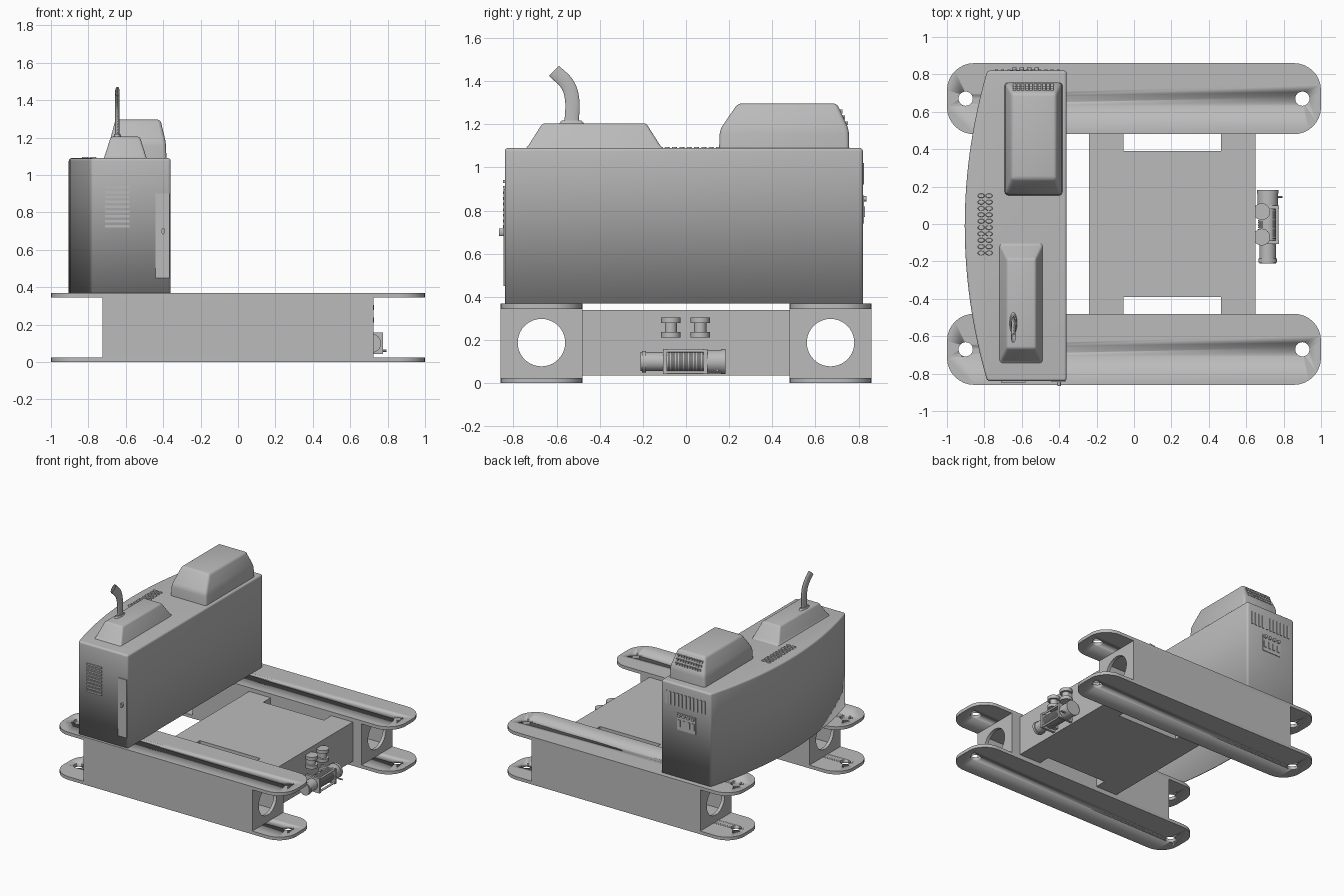
import bpy, bmesh, math
from mathutils import Matrix, Vector

cube = bpy.data.objects.get("Cube")
if cube:
    bpy.data.objects.remove(cube, do_unlink=True)

GREY = (0.5, 0.5, 0.5, 1)
paint = bpy.data.materials.new("grey_paint")
paint.use_nodes = True
paint.diffuse_color = GREY
paint.node_tree.nodes["Principled BSDF"].inputs["Base Color"].default_value = GREY


def finish(name, bm, smooth=True):
    bmesh.ops.recalc_face_normals(bm, faces=bm.faces[:])
    mesh = bpy.data.meshes.new(name)
    bm.to_mesh(mesh)
    bm.free()
    obj = bpy.data.objects.new(name, mesh)
    bpy.context.collection.objects.link(obj)
    mesh.materials.append(paint)
    if smooth:
        bpy.context.view_layer.objects.active = obj
        for o in bpy.context.selected_objects:
            o.select_set(False)
        obj.select_set(True)
        bpy.ops.object.shade_smooth_by_angle(angle=math.radians(35))
    return obj


def bevel(bm, edges, width, segments=4):
    bmesh.ops.bevel(bm, geom=edges, offset=width, segments=segments,
                    profile=0.5, affect='EDGES', clamp_overlap=True)


def upright(e):
    a, b = e.verts
    return abs(a.co.z - b.co.z) > 0.9 * e.calc_length()


def prism(points, z0, z1):
    """Closed vertical prism from an outline."""
    bm = bmesh.new()
    face = bm.faces.new([bm.verts.new((x, y, z0)) for x, y in points])
    top = bmesh.ops.extrude_face_region(bm, geom=[face])["geom"]
    for v in top:
        if isinstance(v, bmesh.types.BMVert):
            v.co.z = z1
    return bm


def box(name, x, y, z, round_corners=0):
    bm = prism([(x[0], y[0]), (x[1], y[0]), (x[1], y[1]), (x[0], y[1])], z[0], z[1])
    if round_corners:
        bevel(bm, [e for e in bm.edges if upright(e)], round_corners, 8)
    return finish(name, bm, round_corners > 0)


def cylinder(name, centre, radius, depth, axis, sides=32, radius2=None):
    bm = bmesh.new()
    turn = Vector((0, 0, 1)).rotation_difference(Vector(axis)).to_matrix().to_4x4()
    bmesh.ops.create_cone(bm, cap_ends=True, segments=sides, radius1=radius,
                          radius2=radius if radius2 is None else radius2, depth=depth,
                          matrix=Matrix.Translation(centre) @ turn)
    return finish(name, bm)


def loft(name, rings, round_width):
    """Stack of rectangles (x0, x1, y0, y1, z), with rounded edges."""
    bm = bmesh.new()
    loops = [[bm.verts.new(p) for p in ((a, c, z), (b, c, z), (b, d, z), (a, d, z))]
             for a, b, c, d, z in rings]
    bm.faces.new(loops[0])
    bm.faces.new(loops[-1])
    for lo, hi in zip(loops, loops[1:]):
        for i in range(4):
            j = (i + 1) % 4
            bm.faces.new((lo[i], lo[j], hi[j], hi[i]))
    base = rings[0][4]
    bevel(bm, [e for e in bm.edges if max(v.co.z for v in e.verts) > base + 0.001],
          round_width, 3)
    return finish(name, bm)


def cut(obj, cutters):
    """Subtract the cutters, bake the result and remove them."""
    for c in cutters:
        mod = obj.modifiers.new("cut", 'BOOLEAN')
        mod.operation = 'DIFFERENCE'
        mod.solver = 'EXACT'
        mod.object = c
    graph = bpy.context.evaluated_depsgraph_get()
    obj.data = bpy.data.meshes.new_from_object(obj.evaluated_get(graph))
    obj.modifiers.clear()
    for c in cutters:
        bpy.data.objects.remove(c, do_unlink=True)


X, Y, Z = (1, 0, 0), (0, 1, 0), (0, 0, 1)

# Side rails: hollow beams between rounded plates with pin holes
for side, s in (("front", -1), ("rear", 1)):
    mid = 0.67 * s
    beam = box(side + "_rail_beam", (-0.725, 0.725), (mid - 0.19, mid + 0.19), (0.025, 0.345))
    cut(beam, [box("hollow_cutter", (-0.7, 0.7), (mid - 0.17, mid + 0.17), (0.04, 0.33)),
               cylinder("hole_cutter", (0, mid, 0.188), 0.11, 2, X, 40)])
    for level, z in (("lower", 0), ("upper", 0.345)):
        plate = box(f"{side}_{level}_plate", (-1, 1), (mid - 0.19, mid + 0.19),
                    (z, z + 0.025), 0.145)
        cut(plate, [cylinder("pin_cutter", (0.9 * e, mid, z), 0.038, 0.2, Z)
                    for e in (-1, 1)])

# Centre frame joining the rails, notched on both sides
outline = [(-0.24, -0.48), (-0.055, -0.48), (-0.055, -0.39), (0.465, -0.39),
           (0.465, -0.48), (0.65, -0.48)]
outline += [(x, -y) for x, y in reversed(outline)]
finish("centre_frame", prism(outline, 0.035, 0.34), False)

# Engine housing: bowed outer wall, rounded top, open underneath
bow = []
for i in range(25):
    t = 1 - i / 12
    bow.append((-0.905 + 0.12 * t * t, -0.01 + 0.83 * t))
bm = prism([(-0.36, -0.84), (-0.36, 0.82)] + bow, 0.37, 1.09)
corners = [e for e in bm.edges if upright(e) and abs(e.verts[0].co.y) > 0.8]
bevel(bm, corners, 0.015, 3)
bevel(bm, [e for e in bm.edges if all(v.co.z > 1.08 for v in e.verts)], 0.04, 5)
bmesh.ops.delete(bm, geom=[f for f in bm.faces if all(v.co.z < 0.371 for v in f.verts)],
                 context='FACES_ONLY')
housing = finish("engine_housing", bm)
shell = housing.modifiers.new("wall", 'SOLIDIFY')
shell.thickness = 0.008
shell.offset = -1

# Hood under the exhaust, flared at its foot
loft("exhaust_hood", [(-0.725, -0.485, -0.755, -0.085, 1.08), (-0.715, -0.49, -0.735, -0.115, 1.095),
                      (-0.68, -0.525, -0.665, -0.185, 1.205)], 0.012)

# Flattened exhaust stack
curve = bpy.data.curves.new("exhaust_stack", 'CURVE')
curve.dimensions = '3D'
curve.bevel_depth = 0.034
curve.bevel_resolution = 5
curve.resolution_u = 8
line = curve.splines.new('BEZIER')
path = [(-0.53, 1.2), (-0.53, 1.33), (-0.55, 1.385), (-0.612, 1.448)]
line.bezier_points.add(len(path) - 1)
for p, (y, z) in zip(line.bezier_points, path):
    p.co = (0, y, z)
    p.handle_left_type = p.handle_right_type = 'AUTO'
curve.materials.append(paint)
stack = bpy.data.objects.new("exhaust_stack", curve)
stack.location.x = -0.645
stack.scale.x = 0.35
bpy.context.collection.objects.link(stack)
collar = cylinder("exhaust_collar", (0, 0, 0), 0.06, 0.016, Z, 32, 0.045)
collar.location = (-0.645, -0.53, 1.21)
collar.scale.x = 0.35

# Air box on the rear half of the roof
loft("air_box", [(-0.692, -0.382, 0.153, 0.757, 1.08), (-0.687, -0.386, 0.157, 0.755, 1.175),
                 (-0.655, -0.415, 0.24, 0.7, 1.297)], 0.018)
for row, (y, z) in enumerate(((0.742, 1.205), (0.73, 1.232), (0.718, 1.259))):
    for i in range(10):
        x = -0.64 + i * 0.0225
        slat = box(f"air_box_slat_{row}_{i}", (x - 0.008, x + 0.008), (-0.008, 0.008),
                   (-0.009, 0.009))
        slat.location = (0, y, z)

# Roof vent: rows of small oval rims
for i in range(10):
    for j in range(2):
        vent = cylinder(f"roof_vent_{i}_{j}", (0, 0, 0), 0.02, 0.008, Z, 16, 0.016)
        vent.location = (-0.817 + j * 0.042, -0.155 + i * 0.034, 1.092)
        vent.scale.y = 0.65

# Front louvres, access door and latch
for i in range(9):
    z = 0.72 + i * 0.026
    box(f"front_louvre_{i}", (-0.71, -0.58), (-0.848, -0.838), (z, z + 0.013))
box("front_door", (-0.44, -0.365), (-0.846, -0.838), (0.45, 0.9))
latch = cylinder("door_latch", (0, 0, 0), 0.018, 0.028, Y, 16)
latch.location = (-0.4, -0.852, 0.7)
latch.scale.x = 0.5

# Rear slots and control panel
for i in range(11):
    x = -0.735 + i * 0.033
    box(f"rear_slot_{i}", (x - 0.008, x + 0.008), (0.815, 0.825), (0.92, 1.02))
box("control_panel", (-0.66, -0.5), (0.815, 0.824), (0.74, 0.87))
for i in range(4):
    cylinder(f"panel_knob_{i}", (-0.64 + i * 0.04, 0.826, 0.855), 0.013, 0.022, Y, 12)
    box(f"panel_switch_{i}", (-0.65 + i * 0.04, -0.63 + i * 0.04), (0.82, 0.829), (0.77, 0.82))

# Winch on the end of the centre frame
wx, wz = 0.715, 0.1
cylinder("winch_motor", (wx, -0.155, wz), 0.044, 0.11, Y)
cylinder("winch_motor_cap", (wx, -0.195, wz), 0.05, 0.02, Y)
cylinder("winch_drum", (wx, 0, wz), 0.045, 0.18, Y)
for i in range(14):
    cylinder(f"winch_rope_{i}", (wx, -0.078 + i * 0.012, wz), 0.052, 0.007, Y)
for i, y in enumerate((-0.098, 0.09)):
    box(f"winch_flange_{i}", (0.655, 0.775), (y - 0.009, y + 0.009), (0.042, 0.158))
cylinder("winch_gearbox", (wx, 0.13, wz), 0.055, 0.07, Y)
cylinder("winch_gearbox_cap", (wx, 0.173, wz), 0.058, 0.02, Y)
for i, z in enumerate((0.05, 0.15)):
    cylinder(f"winch_tie_rod_{i}", (0.765, 0, z), 0.008, 0.19, Y, 12)
    box(f"winch_foot_{i}", (0.65, 0.7), (0.06 - i * 0.16, 0.1 - i * 0.16), (0.06, 0.14))
cylinder("clutch_lever", (0.775, 0.145, 0.06), 0.006, 0.04, X, 10)

# Pair of rope guide spools above the winch
for i, y in enumerate((-0.07, 0.066)):
    cylinder(f"spool_core_{i}", (0.683, y, 0.258), 0.028, 0.09, Z, 24)
    for j, z in enumerate((0.225, 0.292)):
        cylinder(f"spool_disc_{i}_{j}", (0.683, y, z), 0.045, 0.026, Z, 24)
    box(f"spool_bracket_{i}", (0.64, 0.685), (y - 0.025, y + 0.025), (0.238, 0.278))
